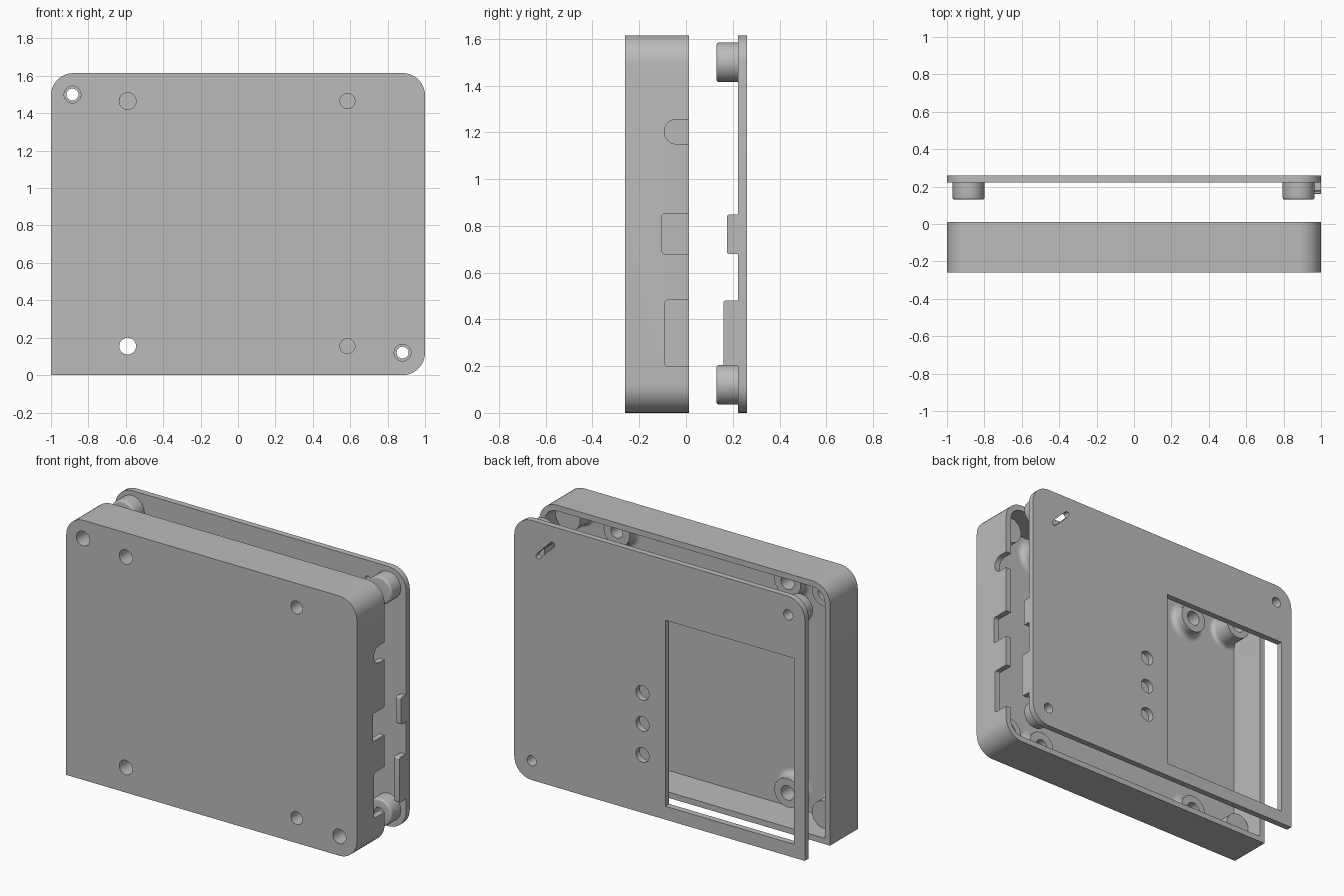
import bpy, bmesh
from math import pi, sin, cos, radians
from mathutils import Matrix, Vector

if "Cube" in bpy.data.objects:
    bpy.data.objects.remove(bpy.data.objects["Cube"], do_unlink=True)

grey = bpy.data.materials.new("plain_grey")
grey.use_nodes = True
tone = (0.5, 0.5, 0.5, 1)
grey.diffuse_color = tone
grey.node_tree.nodes["Principled BSDF"].inputs["Base Color"].default_value = tone

WALL, TOP = 0.036, 1.615
FRONT, RIM = -0.26, 0.012
FLOOR = FRONT + WALL
LID_IN, LID_OUT = 0.222, 0.26
BOSS_R = 0.085
LEFT, RIGHT, LOW, HIGH = 0.88, -0.885, 0.12, 1.5


def finish(name, bm):
    bmesh.ops.remove_doubles(bm, verts=bm.verts, dist=1e-5)
    bmesh.ops.recalc_face_normals(bm, faces=bm.faces)
    mesh = bpy.data.meshes.new(name)
    bm.to_mesh(mesh)
    bm.free()
    mesh.materials.append(grey)
    obj = bpy.data.objects.new(name, mesh)
    bpy.context.collection.objects.link(obj)
    return obj


def rounded(a0, b0, a1, b1, radii, n=10):
    """Rectangle outline; radii run from (a0, b0) anticlockwise."""
    corners = [(a0, b0, 1, 1), (a1, b0, -1, 1), (a1, b1, -1, -1), (a0, b1, 1, -1)]
    pts = []
    for i, ((a, b, sa, sb), r) in enumerate(zip(corners, radii)):
        if r == 0:
            pts.append((a, b))
            continue
        for k in range(n + 1):
            t = pi + (i + k / n) * pi / 2
            pts.append((a + sa * r + r * cos(t), b + sb * r + r * sin(t)))
    return pts


def circle(a, b, r, n=40):
    return [(a + r * cos(2 * pi * k / n), b + r * sin(2 * pi * k / n)) for k in range(n)]


def prism(name, outline, start, end, along="y"):
    """Extrude an (x, z) outline along y, or a (y, z) outline along x."""
    bm = bmesh.new()
    place = (lambda a, b: (a, start, b)) if along == "y" else (lambda a, b: (start, a, b))
    face = bm.faces.new([bm.verts.new(place(a, b)) for a, b in outline])
    new = bmesh.ops.extrude_face_region(bm, geom=[face], use_keep_orig=True)["geom"]
    step = Vector((0, end - start, 0) if along == "y" else (end - start, 0, 0))
    bmesh.ops.translate(bm, vec=step, verts=[v for v in new if isinstance(v, bmesh.types.BMVert)])
    return finish(name, bm)


def cut(target, cutter):
    cutter.hide_render = True
    mod = target.modifiers.new("cut", "BOOLEAN")
    mod.operation, mod.solver, mod.object = "DIFFERENCE", "EXACT", cutter
    bpy.context.view_layer.objects.active = target
    bpy.ops.object.modifier_apply(modifier=mod.name)
    bpy.data.objects.remove(cutter, do_unlink=True)


def drill(target, x, z, r, y0, y1):
    cut(target, prism("drill", circle(x, z, r), y0, y1))


def smooth(obj):
    bpy.ops.object.select_all(action="DESELECT")
    obj.select_set(True)
    bpy.context.view_layer.objects.active = obj
    bpy.ops.object.shade_smooth_by_angle(angle=radians(30))


def boss(name, x, z, base, top, r, hole, foot=0.0, edge=0.0):
    """Turned post along y with optional bore, filleted foot and rounded end."""
    way = 1 if top > base else -1
    prof = [(hole, base)] if hole else []
    prof.append((hole, top))
    for k in range(5):
        t = k / 4 * pi / 2
        prof.append((r - edge + edge * sin(t), top - way * edge * (1 - cos(t))))
    for k in range(7):
        t = k / 6 * pi / 2
        prof.append((r + foot * (1 - cos(t)), base + way * foot * (1 - sin(t))))
    bm = bmesh.new()
    verts = [bm.verts.new((x + rad, y, z)) for rad, y in prof]
    edges = [bm.edges.new(pair) for pair in zip(verts, verts[1:])]
    bmesh.ops.spin(bm, geom=verts + edges, cent=(x, 0, z), axis=(0, 1, 0),
                   angle=2 * pi, steps=40, use_merge=False)
    bmesh.ops.dissolve_degenerate(bm, dist=1e-6, edges=bm.edges)
    smooth(finish(name, bm))


def shell_outline(inset):
    r = 0.12 - inset
    return rounded(-1 + inset, inset, 1 - inset, TOP - inset, (0, r, r, r))


# Tray: hollow box with three round corners and one square corner
tray = prism("tray", shell_outline(0), FRONT, RIM)
cut(tray, prism("cavity", shell_outline(WALL), FLOOR, RIM + 0.1))

# Port openings in the left wall
for z0, z1, depth, r in ((1.15, 1.256, -0.093, 0.0529), (0.68, 0.853, -0.102, 0.01), (0.2, 0.482, -0.09, 0.01)):
    cut(tray, prism("port", rounded(depth, z0, RIM + 0.1, z1, (r, 0, 0, r)), 0.95, 1.1, "x"))

# Holes through the tray front
standoffs = [(x, z, r) for x, r in ((-0.59, 0.045), (0.585, 0.04)) for z in (0.155, 1.465)]
for x, z, r in standoffs + [(RIGHT, HIGH, 0.045), (LEFT, LOW, 0.045)]:
    drill(tray, x, z, r, FRONT - 0.1, FLOOR + 0.02)
smooth(tray)

# Posts inside the tray
for i, (x, z, r) in enumerate(standoffs):
    boss(f"board_standoff_{i + 1}", x, z, FLOOR, -0.155, 0.09, r, foot=0.035)
for x in (LEFT, RIGHT):
    for z in (LOW, HIGH):
        side = "left" if x > 0 else "right"
        level = "upper" if z > 1 else "lower"
        screwed = (x > 0) != (z > 1)
        boss(f"tray_post_{level}_{side}", x, z, FLOOR, -0.095, BOSS_R,
             0.045 if screwed else 0, foot=0.025)
        # Matching lid posts, left out where the display opening is
        if (x, z) != (RIGHT, LOW):
            boss(f"lid_post_{level}_{side}", x, z, LID_IN, 0.13, BOSS_R,
                 0.032 if screwed else 0, edge=0.012)

# Lid plate with display opening, indicator holes, screw holes and strap slot
lid = prism("lid", shell_outline(0), LID_IN, LID_OUT)
near, far = LID_IN - 0.05, LID_OUT + 0.05
cut(lid, prism("display_opening", rounded(-0.925, 0.083, -0.04, 1.24, (0,) * 4), near, far))
for z in (0.36, 0.553, 0.746):
    drill(lid, 0.117, z, 0.045, near, far)
for x, z in ((RIGHT, HIGH), (LEFT, LOW)):
    drill(lid, x, z, 0.032, near, far)
slot = prism("strap_slot", rounded(-0.085, -0.016, 0.085, 0.016, (0.0159,) * 4), near, far)
slot.data.transform(Matrix.Translation((0.786, 0, 1.453)) @ Matrix.Rotation(radians(45), 4, "Y"))
cut(lid, slot)
smooth(lid)

# Lid tabs that close the port openings
for i, (z0, z1, y) in enumerate(((0.2, 0.48, 0.16), (0.68, 0.848, 0.175))):
    smooth(prism(f"port_tab_{i + 1}", rounded(y, z0, LID_IN, z1, (0.01, 0, 0, 0.01)), 1 - WALL, 1, "x"))
